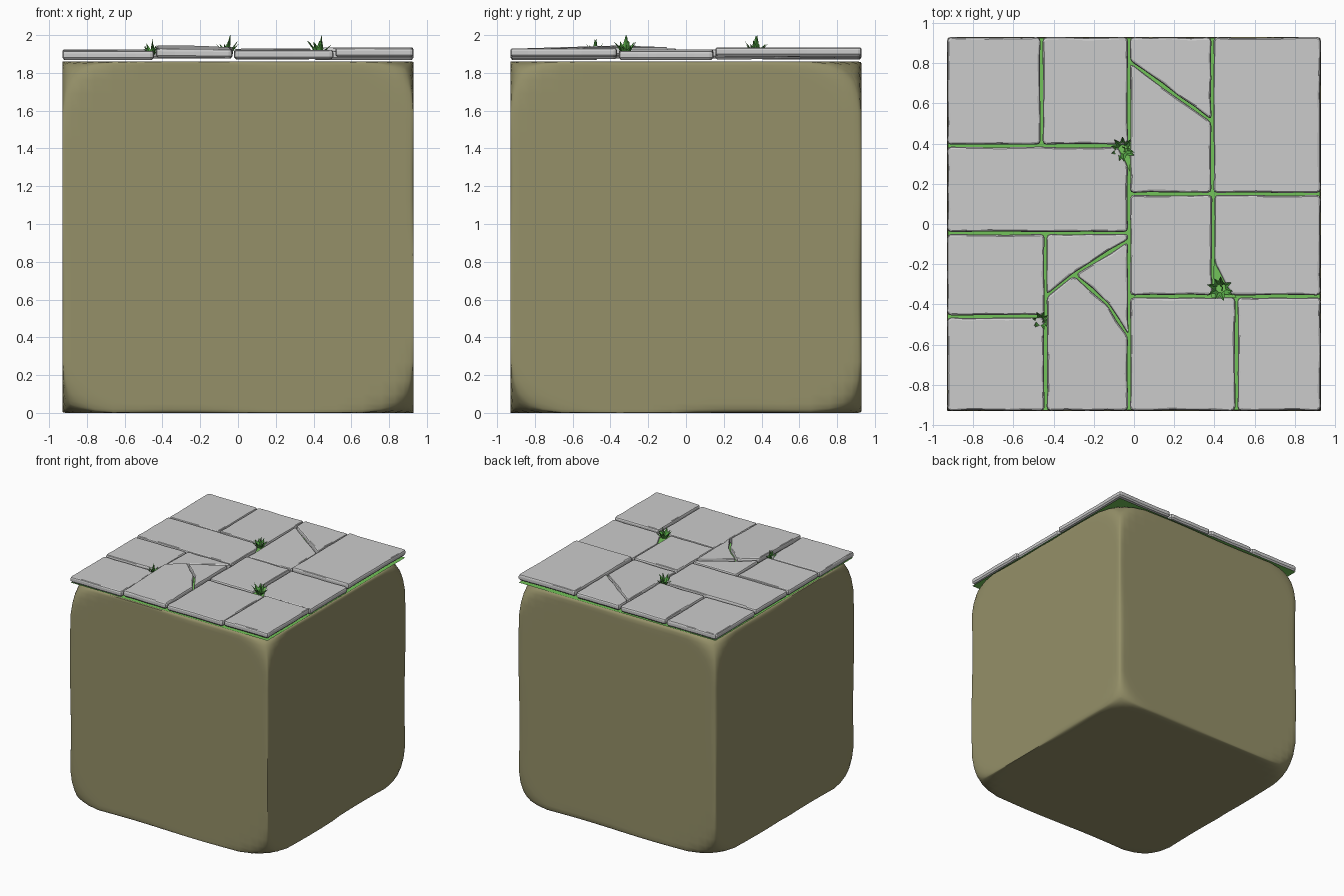
import bpy, bmesh, math, random
from mathutils import Vector

if "Cube" in bpy.data.objects:
    bpy.data.objects.remove(bpy.data.objects["Cube"])

random.seed(4)
H = 0.93


def material(name, rgb):
    m = bpy.data.materials.new(name)
    m.diffuse_color = (*rgb, 1)
    m.use_nodes = True
    m.node_tree.nodes["Principled BSDF"].inputs["Base Color"].default_value = m.diffuse_color
    return m


DIRT = material("dirt", (0.30, 0.28, 0.14))
MOSS = material("moss", (0.17, 0.55, 0.10))
LEAF = material("leaf", (0.09, 0.38, 0.06))


def finish(name, bm, mat=None, recalc=True):
    if recalc:
        bmesh.ops.recalc_face_normals(bm, faces=bm.faces)
    me = bpy.data.meshes.new(name)
    bm.to_mesh(me)
    bm.free()
    ob = bpy.data.objects.new(name, me)
    bpy.context.collection.objects.link(ob)
    if mat:
        me.materials.append(mat)
    return ob


# Dirt block: worn edges, with wider rounding at the corners
half = [0.06, 0.2, 0.36, 0.52, 0.66, 0.76, 0.83, 0.88, 0.91, 0.925, H]
ticks = [-t for t in reversed(half)] + half
n = len(ticks) - 1
bm = bmesh.new()
bmesh.ops.create_cube(bm, size=2)
bmesh.ops.subdivide_edges(bm, edges=bm.edges[:], cuts=n - 1, use_grid_fill=True)
for v in bm.verts:
    p = Vector(ticks[round((c + 1) / 2 * n)] for c in v.co)
    m = min(abs(c) for c in p)
    s = min(1, max(0, (m - 0.68) / 0.2))
    wear = 0.012 + 0.010 * math.sin(5 * (p.x + p.y + p.z))
    if p.y > 0:
        wear += 0.012
    r = wear + 0.10 * s * s * (3 - 2 * s)
    inner = Vector(max(-(H - r), min(H - r, c)) for c in p)
    d = p - inner
    if d.length > 1e-6:
        p = inner + d.normalized() * r
    v.co = p + Vector((0, 0, H))
block = finish("dirt_block", bm, DIRT)
bpy.context.view_layer.objects.active = block
block.select_set(True)
bpy.ops.object.shade_smooth_by_angle(angle=math.radians(30))
block.select_set(False)

# Thin moss sheet between the dirt and the paving
bm = bmesh.new()
bmesh.ops.create_grid(bm, x_segments=1, y_segments=1, size=0.925)
for v in bm.verts:
    v.co.z = 1.866
finish("moss_sheet", bm, MOSS, recalc=False)


# Paving stones
def offset(pts, amounts):
    out = []
    for i, p in enumerate(pts):
        a, b = p - pts[i - 1], pts[(i + 1) % len(pts)] - p
        n1 = Vector((-a.y, a.x)).normalized()
        n2 = Vector((-b.y, b.x)).normalized()
        out.append(p + (n1 + n2) / max(0.5, 1 + n1.dot(n2)) * amounts[i])
    return out


def worn_outline(pts):
    pts = [Vector(p) for p in pts]
    pts = offset(pts, [0.005] * len(pts))
    out = []
    for i, p in enumerate(pts):
        q, r = pts[i - 1], pts[(i + 1) % len(pts)]
        # Soft corner
        a = (q - p).normalized() * min(0.02, (q - p).length * 0.3)
        b = (r - p).normalized() * min(0.02, (r - p).length * 0.3)
        out += [p + a, p + (a + b) * 0.27, p + b]
        # Uneven side
        k = int((r - p).length / 0.09)
        side = Vector((-(r - p).y, (r - p).x)).normalized()
        out += [p.lerp(r, j / k) + side * random.uniform(0, 0.004) for j in range(1, k)]
    return out


def stone(name, pts, top, tilt=(0, 0), thick=0.047):
    ring = worn_outline(pts)
    c = sum(ring, Vector((0, 0))) / len(ring)
    k = len(ring)
    chips = [random.choice((0.007, 0.009, 0.013)) for _ in ring]
    low = top - thick
    levels = [([0.010] * k, low), ([0] * k, low + 0.012),
              ([0] * k, top - 0.013), ([x * 0.35 for x in chips], top - 0.004), (chips, top)]
    bm = bmesh.new()
    rings = []
    for amounts, z in levels:
        rings.append([bm.verts.new((p.x, p.y, z + tilt[0] * (p.x - c.x) + tilt[1] * (p.y - c.y)))
                      for p in offset(ring, amounts)])
    for lo, hi in zip(rings, rings[1:]):
        for i in range(k):
            j = (i + 1) % k
            bm.faces.new((lo[i], lo[j], hi[j], hi[i]))
    bm.faces.new(rings[-1])
    bm.faces.new(rings[0][::-1])
    finish(name, bm)


def rect(x0, x1, y0, y1):
    return [(x0, y0), (x1, y0), (x1, y1), (x0, y1)]


E = 0.935
X = -0.025
stones = [
    (rect(-E, -0.46, 0.39, E), 1.918, (0, 0)),
    (rect(-0.46, X, 0.39, E), 1.922, (0, 0)),
    ([(-E, -0.045), (X, -0.045), (X, 0.29), (-0.08, 0.39), (-E, 0.39)], 1.924, (0, 0)),
    (rect(-E, -0.44, -0.46, -0.045), 1.922, (0, 0)),
    (rect(-E, -0.44, -E, -0.46), 1.916, (0, 0)),
    # Stone broken into three pieces
    ([(-0.44, -E), (X, -E), (X, -0.56), (-0.13, -0.40), (-0.30, -0.25), (-0.44, -0.36)],
     1.935, (-0.01, 0.03)),
    ([(X, -0.56), (X, -0.08), (-0.30, -0.25), (-0.13, -0.40)], 1.938, (-0.02, 0)),
    ([(-0.44, -0.36), (-0.30, -0.25), (X, -0.08), (X, -0.045), (-0.44, -0.045)],
     1.930, (0, -0.02)),
    # Stone broken in two
    ([(X, 0.15), (0.39, 0.15), (0.39, 0.51), (X, 0.81)], 1.920, (0, 0.01)),
    ([(X, 0.81), (0.39, 0.51), (0.39, E), (X, E)], 1.928, (0, -0.01)),
    (rect(0.39, E, 0.15, E), 1.934, (0, 0)),
    (rect(X, 0.395, -0.36, 0.15), 1.924, (0, 0)),
    ([(0.395, -0.19), (0.48, -0.36), (E, -0.36), (E, 0.15), (0.395, 0.15)], 1.916, (0, 0)),
    (rect(X, 0.51, -E, -0.36), 1.920, (0, 0)),
    (rect(0.51, E, -E, -0.36), 1.930, (0, 0)),
]
for i, (pts, top, tilt) in enumerate(stones):
    stone(f"paving_stone_{i + 1}", pts, top, tilt)


# Moss filling the broken corners
def moss(name, pts, z):
    bm = bmesh.new()
    bm.faces.new([bm.verts.new((x, y, z)) for x, y in pts])
    finish(name, bm, MOSS, recalc=False)


moss("moss_patch_right", [(0.385, -0.365), (0.51, -0.365), (0.47, -0.31), (0.40, -0.17)], 1.905)
moss("moss_patch_middle", [(-0.09, 0.40), (-0.02, 0.26), (-0.015, 0.40)], 1.905)


# Grass tufts: pointed blades folded along the middle
def tuft(name, x, y, height, reach, base=1.88):
    bm = bmesh.new()
    count = 9
    for i in range(count + 2):
        a = i * math.tau / count + random.uniform(-0.25, 0.25)
        out = reach * (random.uniform(0.8, 1.0) if i < count else 0.2)
        h = height * (random.uniform(0.5, 0.8) if i < count else 1.0)
        d, s = Vector((math.cos(a), math.sin(a), 0)), Vector((-math.sin(a), math.cos(a), 0))
        w = reach * 0.22
        rows = []
        for f, g, k in ((0.05, 0, 0.6), (0.45, 0.55, 1.0)):
            c = Vector((x, y, base + h * g)) + d * out * f
            rows.append([bm.verts.new(c - s * w * k), bm.verts.new(c + d * w * 0.5),
                         bm.verts.new(c + s * w * k)])
        tip = bm.verts.new(Vector((x, y, base + h)) + d * out)
        lo, hi = rows
        for j in range(2):
            bm.faces.new((lo[j], lo[j + 1], hi[j + 1], hi[j]))
            bm.faces.new((hi[j], hi[j + 1], tip))
    finish(name, bm, LEAF)


tuft("grass_tuft_right", 0.43, -0.32, 0.12, 0.07)
tuft("grass_tuft_middle", -0.055, 0.37, 0.12, 0.07)
tuft("grass_tuft_left", -0.46, -0.48, 0.10, 0.05)
